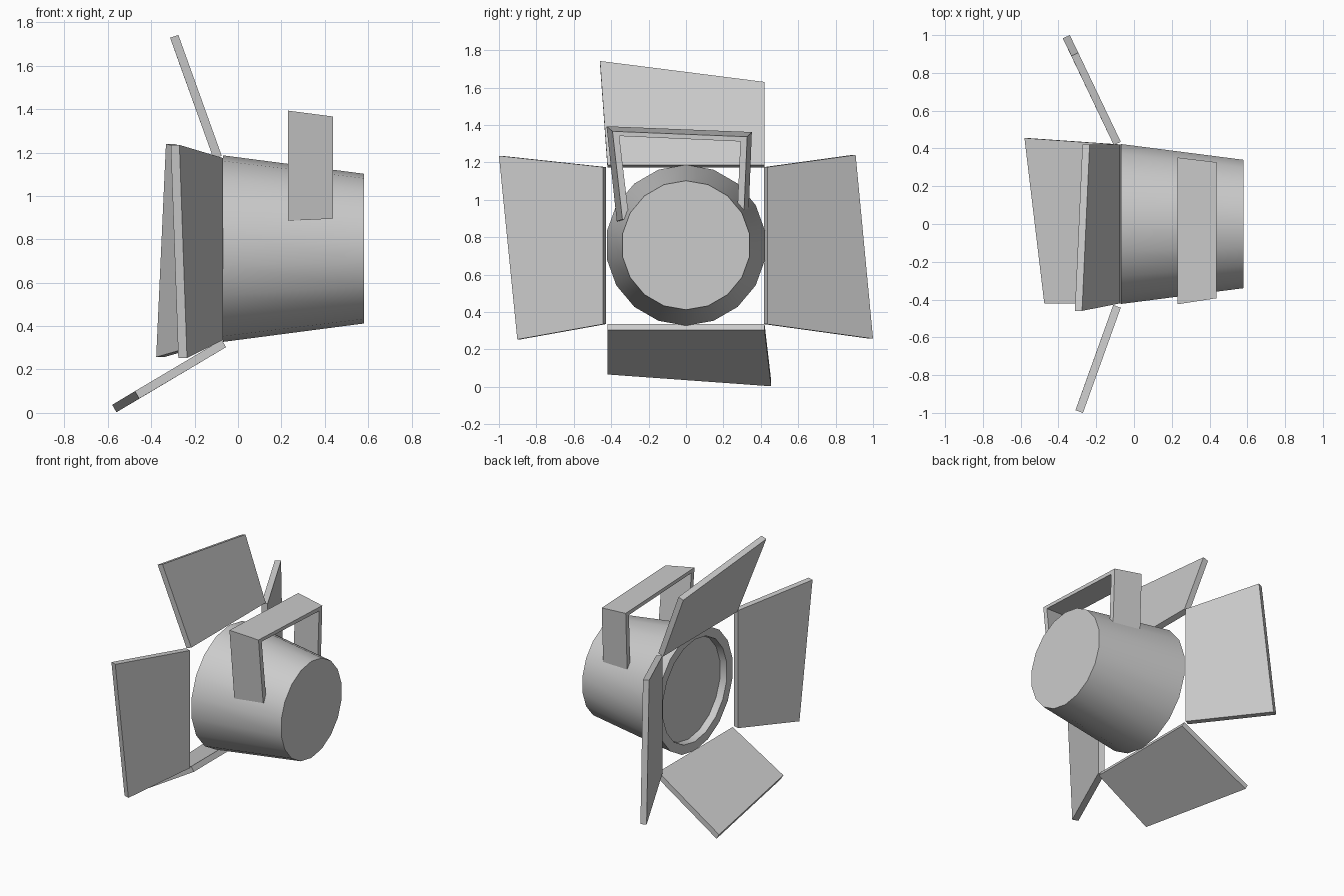
import bpy, bmesh, math
from mathutils import Vector

if "Cube" in bpy.data.objects:
    bpy.data.objects.remove(bpy.data.objects["Cube"])


def make_object(name, bm, smooth=False):
    bmesh.ops.recalc_face_normals(bm, faces=bm.faces)
    me = bpy.data.meshes.new(name)
    bm.to_mesh(me)
    bm.free()
    ob = bpy.data.objects.new(name, me)
    bpy.context.collection.objects.link(ob)
    if smooth:
        bpy.ops.object.select_all(action='DESELECT')
        ob.select_set(True)
        bpy.context.view_layer.objects.active = ob
        bpy.ops.object.shade_smooth_by_angle(angle=math.radians(30))
    return ob


def loft(name, loops, smooth=False):
    """Skin closed loops of equal length and cap both ends."""
    bm = bmesh.new()
    rings = [[bm.verts.new(p) for p in loop] for loop in loops]
    n = len(rings[0])
    for a, b in zip(rings, rings[1:]):
        for i in range(n):
            j = (i + 1) % n
            bm.faces.new((a[i], a[j], b[j], b[i]))
    bm.faces.new(rings[0])
    bm.faces.new(rings[-1])
    return make_object(name, bm, smooth)


def circle(x, r, n=18, zc=0.757):
    return [(x, r * math.sin(math.tau * i / n), zc + r * math.cos(math.tau * i / n))
            for i in range(n)]


# Tapered lamp housing with a recessed lens at the wide end
loft("lamp_housing", [circle(0.58, 0.345), circle(-0.07, 0.43),
                      circle(-0.07, 0.365), circle(-0.02, 0.36)], smooth=True)


# Barn door flaps: outer face corners plus a thickness offset
def flap(name, corners, offset):
    d = Vector(offset)
    loft(name, [corners, [Vector(c) + d for c in corners]])


flap("top_flap",
     [(-0.075, -0.42, 1.185), (-0.075, 0.42, 1.185),
      (-0.235, 0.42, 1.63), (-0.275, -0.46, 1.742)], (-0.038, 0, -0.013))
flap("bottom_flap",
     [(-0.055, -0.42, 0.303), (-0.055, 0.42, 0.303),
      (-0.56, 0.455, 0.003), (-0.455, -0.42, 0.066)], (-0.02, 0, 0.034))
flap("left_flap",
     [(-0.07, 0.435, 0.335), (-0.07, 0.435, 1.175),
      (-0.295, 0.907, 1.24), (-0.34, 1.0, 0.257)], (-0.037, -0.017, 0))
flap("right_flap",
     [(-0.07, -0.443, 0.335), (-0.07, -0.443, 1.175),
      (-0.27, -1.0, 1.235), (-0.235, -0.902, 0.253)], (-0.04, 0.014, 0))


# Bent strap handle, slightly narrower towards the rear
def handle_loop(x, outer, t=0.036):
    (a, b, c, d) = outer
    inner = [(d[0] - t, d[1]), (c[0] - t, c[1] - t * 0.7),
             (b[0] + t, b[1] - t * 0.7), (a[0] + t, a[1])]
    return [(x, y, z) for y, z in outer + inner]


def handle():
    front = handle_loop(0.23, [(-0.37, 0.885), (-0.425, 1.393), (0.352, 1.362), (0.335, 0.925)])
    rear = handle_loop(0.437, [(-0.34, 0.895), (-0.393, 1.366), (0.327, 1.337), (0.31, 0.935)])
    loft("handle", [front, rear])


handle()
